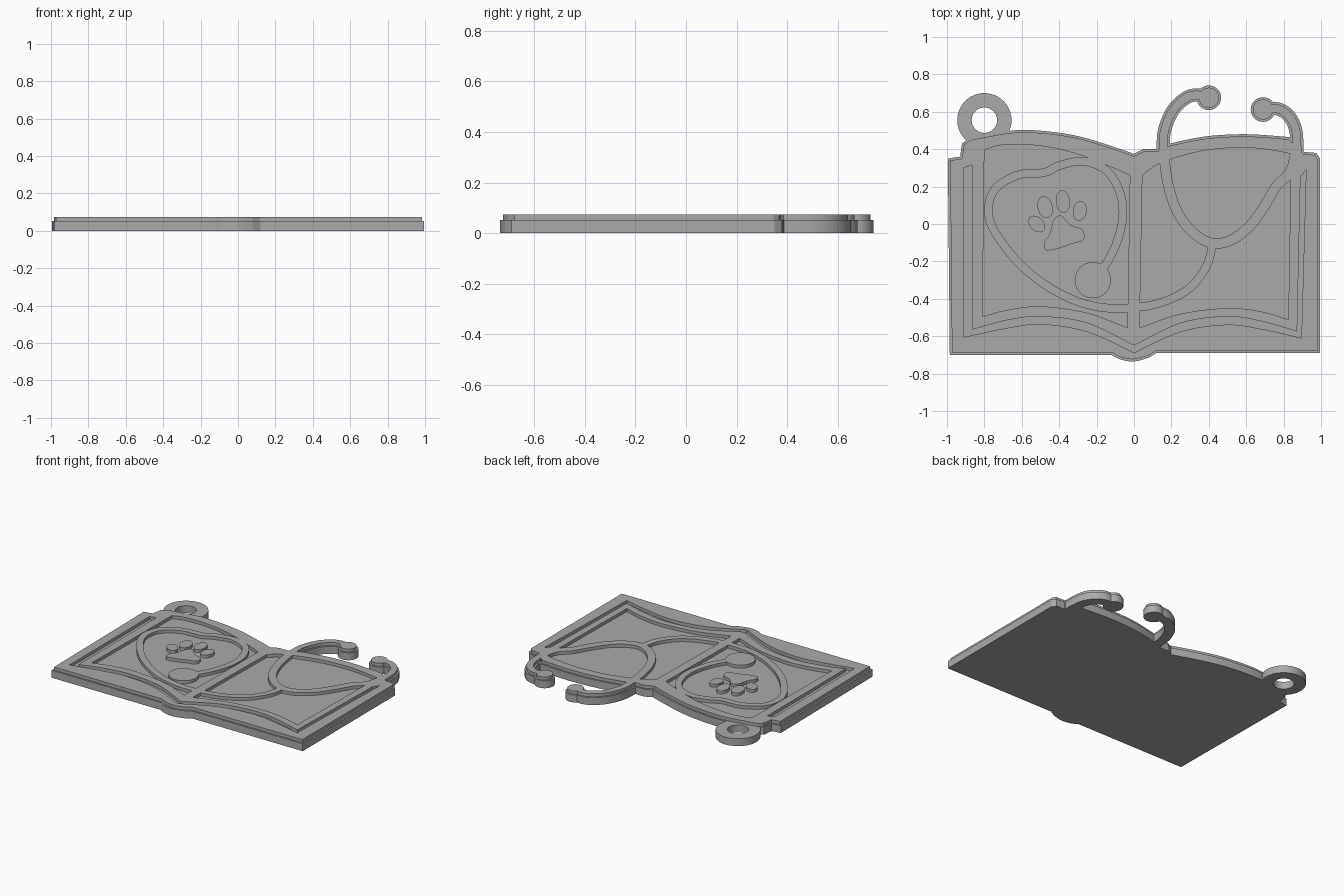
import bpy, bmesh, math
from mathutils import Vector

if "Cube" in bpy.data.objects:
    bpy.data.objects.remove(bpy.data.objects["Cube"])

BASE, TOP = 0.053, 0.075
grey = bpy.data.materials.new("grey plastic")
grey.diffuse_color = (0.40, 0.40, 0.40, 1)
grey.use_nodes = True
grey.node_tree.nodes["Principled BSDF"].inputs["Base Color"].default_value = grey.diffuse_color


def smooth(pts, closed=False, n=6):
    """Catmull-Rom curve through the points."""
    p = [Vector(q) for q in pts]
    m = len(p)
    out = []
    for i in range(m if closed else m - 1):
        if closed:
            a, b, c, d = (p[(i + k) % m] for k in (-1, 0, 1, 2))
        else:
            a, b, c, d = p[max(i - 1, 0)], p[i], p[i + 1], p[min(i + 2, m - 1)]
        for k in range(n):
            t = k / n
            out.append(0.5 * (2 * b + (c - a) * t + (2 * a - 5 * b + 4 * c - d) * t * t
                              + (3 * b - a - 3 * c + d) * t ** 3))
    return out if closed else out + [p[-1]]


def ellipse(x, y, rx, ry, tilt=0, n=32):
    c, s = math.cos(tilt), math.sin(tilt)
    out = []
    for i in range(n):
        u, v = rx * math.cos(math.tau * i / n), ry * math.sin(math.tau * i / n)
        out.append(Vector((x + u * c - v * s, y + u * s + v * c)))
    return out


def ribbon(path, w):
    """Outline of a constant-width band along a path."""
    left, right = [], []
    for i, p in enumerate(path):
        t = (path[min(i + 1, len(path) - 1)] - path[max(i - 1, 0)]).normalized()
        nrm = Vector((-t.y, t.x)) * w / 2
        left.append(p + nrm)
        right.append(p - nrm)
    return left + right[::-1]


def inset(pts, d):
    """Shrink a clockwise outline by d."""
    out = []
    for i, p in enumerate(pts):
        a = (p - pts[i - 1]).normalized()
        b = (pts[(i + 1) % len(pts)] - p).normalized()
        na, nb = Vector((a.y, -a.x)), Vector((b.y, -b.x))
        out.append(p + (na + nb) * d / max(1 + na.dot(nb), 0.5))
    return out


def prism(name, pts, z0, z1):
    bm = bmesh.new()
    face = bm.faces.new([bm.verts.new((p[0], p[1], z0)) for p in pts])
    ext = bmesh.ops.extrude_face_region(bm, geom=[face])
    for v in ext["geom"]:
        if isinstance(v, bmesh.types.BMVert):
            v.co.z = z1
    bmesh.ops.recalc_face_normals(bm, faces=bm.faces)
    me = bpy.data.meshes.new(name)
    bm.to_mesh(me)
    bm.free()
    me.materials.append(grey)
    ob = bpy.data.objects.new(name, me)
    bpy.context.collection.objects.link(ob)
    return ob


def cut(ob, cutter, keep=False):
    mod = ob.modifiers.new("cut", "BOOLEAN")
    mod.operation, mod.solver, mod.object = "DIFFERENCE", "EXACT", cutter
    bpy.context.view_layer.objects.active = ob
    bpy.ops.object.modifier_apply(modifier=mod.name)
    if not keep:
        bpy.data.objects.remove(cutter)


V = lambda *pts: [Vector(p) for p in pts]

# book outline, clockwise from the left cover corner
outline = (V((-0.995, 0.35), (-0.93, 0.36), (-0.92, 0.43))
           + smooth([(-0.88, 0.46), (-0.65, 0.5), (-0.48, 0.497), (-0.3, 0.47), (-0.13, 0.42), (0.0, 0.375)])
           + V((0.05, 0.4), (0.13, 0.4))
           + smooth([(0.19, 0.43), (0.38, 0.468), (0.6, 0.48), (0.83, 0.465)])
           + V((0.91, 0.385), (0.975, 0.38), (0.995, 0.35), (0.995, -0.69), (0.12, -0.69))
           + smooth([(0.08, -0.715), (0.0, -0.735), (-0.07, -0.725), (-0.12, -0.7)])
           + V((-0.985, -0.70)))
prism("book_base", outline, 0, BASE)
frame = prism("raised_book_frame", inset(outline, 0.012), BASE, TOP)

# page recesses
left_page = (smooth([(-0.80, 0.395), (-0.72, 0.42), (-0.58, 0.425), (-0.4, 0.40), (-0.22, 0.345), (-0.022, 0.26)])
             + smooth([(-0.035, -0.555), (-0.25, -0.475), (-0.5, -0.44), (-0.68, -0.46), (-0.81, -0.495)]))
right_page = (smooth([(0.045, 0.26), (0.14, 0.325), (0.35, 0.388), (0.55, 0.408), (0.7, 0.40), (0.84, 0.375)])
              + smooth([(0.825, -0.51), (0.68, -0.468), (0.5, -0.45), (0.25, -0.48), (0.03, -0.555)]))

# stethoscope tubing: neck loop on the right page, hose drawing a heart on the left
loop = ribbon(smooth([(0.155, 0.45), (0.165, 0.32), (0.19, 0.18), (0.24, 0.05), (0.32, -0.05), (0.42, -0.103),
                      (0.52, -0.085), (0.62, -0.01), (0.70, 0.10), (0.76, 0.20), (0.84, 0.29), (0.875, 0.45)]), 0.055)
hose = ribbon(smooth([(0.42, -0.10), (0.39, -0.22), (0.30, -0.34), (0.16, -0.415), (0.0, -0.447), (-0.2, -0.442),
                      (-0.4, -0.37), (-0.6, -0.225), (-0.745, -0.04), (-0.778, 0.08), (-0.74, 0.19), (-0.62, 0.262),
                      (-0.48, 0.275), (-0.4, 0.312), (-0.27, 0.335), (-0.14, 0.28), (-0.07, 0.15), (-0.062, 0.02),
                      (-0.1, -0.12), (-0.16, -0.23), (-0.20, -0.28)]), 0.045)
chest = ellipse(-0.22, -0.30, 0.097, 0.097)
keepers = [prism("keep", s, -0.2 - i * 0.05, 0.3 + i * 0.05) for i, s in enumerate((loop, hose, chest))]
for page in (left_page, right_page):
    cutter = prism("page_cutter", page, BASE - 0.1, 0.2)
    for k in keepers:
        cut(cutter, k, keep=True)
    cut(frame, cutter)
for k in keepers:
    bpy.data.objects.remove(k)

# page-edge groove running down both sides and along the bottom
groove = (V((-0.91, 0.30), (-0.865, 0.315))
          + smooth([(-0.865, -0.565), (-0.68, -0.515), (-0.5, -0.495), (-0.25, -0.53), (0.0, -0.65)])
          + smooth([(0.0, -0.65), (0.25, -0.53), (0.5, -0.495), (0.68, -0.52), (0.872, -0.575)])[1:]
          + V((0.89, 0.25), (0.92, 0.29))
          + smooth([(0.895, -0.61), (0.7, -0.565), (0.5, -0.538), (0.25, -0.575), (0.0, -0.688)])
          + smooth([(0.0, -0.688), (-0.25, -0.575), (-0.5, -0.535), (-0.7, -0.56), (-0.91, -0.605)])[1:])
cut(frame, prism("groove_cutter", groove, BASE - 0.1, 0.2))

# earpiece arms with round tips, a wide base layer and a narrower raised layer
arms = {"left": [(0.155, 0.385), (0.163, 0.5), (0.21, 0.61), (0.28, 0.675), (0.34, 0.69), (0.40, 0.675)],
        "right": [(0.872, 0.385), (0.865, 0.5), (0.83, 0.575), (0.77, 0.615), (0.69, 0.612)]}
for side, pts in arms.items():
    path = smooth(pts)
    x, y = pts[-1]
    for layer, w, r, z0, z1 in (("base", 0.07, 0.066, 0, BASE), ("raised", 0.046, 0.054, BASE, TOP)):
        prism(f"{side}_ear_arm_{layer}", ribbon(path, w), z0, z1)
        prism(f"{side}_ear_tip_{layer}", ellipse(x, y, r, r), z0, z1)

# keyring loop
ring = prism("keyring_loop", ellipse(-0.80, 0.555, 0.145, 0.145, n=48), 0, BASE)
cut(ring, prism("ring_cutter", ellipse(-0.80, 0.555, 0.068, 0.068), -0.1, 0.2))

# paw print
for i, toe in enumerate([(-0.475, 0.09, 0.04, 0.06, 0.25), (-0.38, 0.12, 0.038, 0.06, 0.1),
                         (-0.29, 0.07, 0.037, 0.053, -0.15), (-0.52, 0.0, 0.036, 0.052, 0.8)]):
    prism(f"paw_toe_{i + 1}", ellipse(*toe, n=24), BASE, TOP)
prism("paw_pad", smooth([(-0.39, 0.045), (-0.34, -0.005), (-0.275, -0.03), (-0.27, -0.085), (-0.33, -0.105),
                         (-0.40, -0.13), (-0.47, -0.14), (-0.48, -0.10), (-0.45, -0.05), (-0.43, 0.02)],
                        closed=True, n=4), BASE, TOP)
